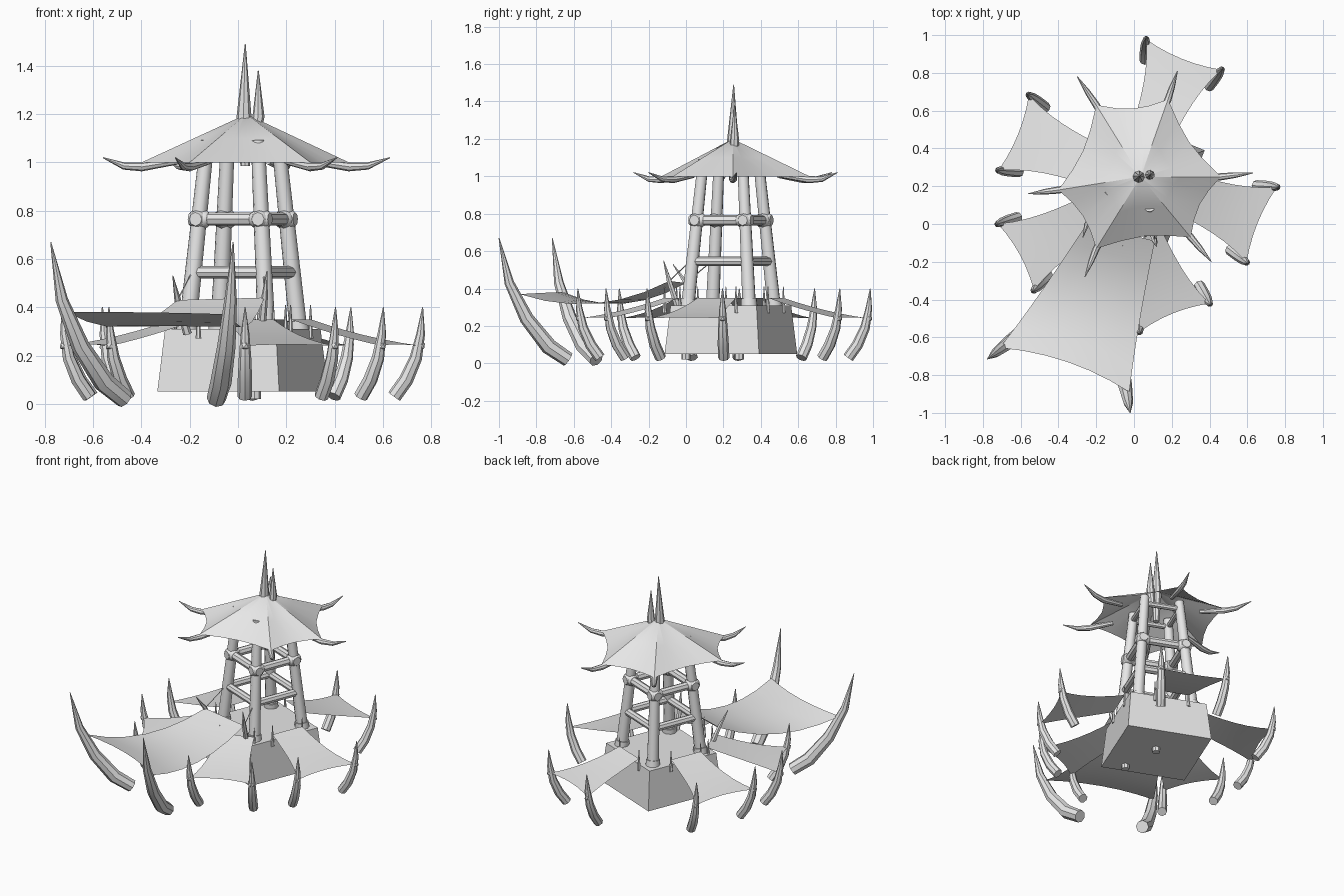
import bpy, bmesh, math
from mathutils import Vector

if "Cube" in bpy.data.objects:
    bpy.data.objects.remove(bpy.data.objects["Cube"], do_unlink=True)

GREY = (0.8, 0.8, 0.8, 1)
mat = bpy.data.materials.new("plain grey")
mat.use_nodes = True
mat.diffuse_color = GREY
mat.node_tree.nodes["Principled BSDF"].inputs["Base Color"].default_value = GREY

CENTRE = Vector((0.02, 0.24, 0))
TURN = 23  # direction of the first tower corner, in degrees


def polar(angle, r, z, side=0.0):
    """Point at distance r from the tower axis, shifted sideways."""
    a = math.radians(angle)
    return CENTRE + Vector((r * math.cos(a) - side * math.sin(a),
                            r * math.sin(a) + side * math.cos(a), z))


def finish(name, bm, angle=40):
    bmesh.ops.recalc_face_normals(bm, faces=bm.faces)
    mesh = bpy.data.meshes.new(name)
    bm.to_mesh(mesh)
    bm.free()
    mesh.materials.append(mat)
    ob = bpy.data.objects.new(name, mesh)
    bpy.context.collection.objects.link(ob)
    bpy.ops.object.select_all(action='DESELECT')
    ob.select_set(True)
    bpy.context.view_layer.objects.active = ob
    bpy.ops.object.shade_smooth_by_angle(angle=math.radians(angle))
    return ob


def tube(name, points, radii, sides=8):
    """Capped tube along points with a radius at each point."""
    bm = bmesh.new()
    pts = [Vector(p) for p in points]
    rings = []
    for i, p in enumerate(pts):
        tangent = (pts[min(i + 1, len(pts) - 1)] - pts[max(i - 1, 0)]).normalized()
        ref = Vector((0, 0, 1)) if abs(tangent.z) < 0.75 else CENTRE.normalized()
        if name.endswith("horn"):
            ref = Vector((p.y - CENTRE.y, CENTRE.x - p.x, 0))
        u = tangent.cross(ref).normalized()
        v = tangent.cross(u)
        rings.append([bm.verts.new(p + radii[i] * (u * math.cos(k * math.tau / sides)
                                                   + v * math.sin(k * math.tau / sides)))
                      for k in range(sides)])
    for a, b in zip(rings, rings[1:]):
        for k in range(sides):
            j = (k + 1) % sides
            bm.faces.new((a[k], a[j], b[j], b[k]))
    bm.faces.new(rings[0])
    bm.faces.new(rings[-1])
    return finish(name, bm)


def knot(point):
    bm = bmesh.new()
    bmesh.ops.create_icosphere(bm, subdivisions=1, radius=0.02)
    bmesh.ops.translate(bm, verts=bm.verts, vec=point)
    finish("sail_knot", bm)


def sail(name, inner, outer, pinch, pull, sag, n=6):
    """Cloth sheet between two inner and two outer corners."""
    bm = bmesh.new()
    grid = []
    for i in range(n + 1):
        t = i / n
        a, b = inner[0].lerp(outer[0], t), inner[1].lerp(outer[1], t)
        mid, bow = (a + b) / 2, 4 * t * (1 - t)
        back = ((inner[0] + inner[1]) - (outer[0] + outer[1])).normalized()
        row = []
        for j in range(n + 1):
            s = j / n
            p = mid + (a.lerp(b, s) - mid) * (1 - pinch * bow)
            p += back * pull * t * 4 * s * (1 - s)
            p.z -= sag * bow
            row.append(bm.verts.new(p))
        grid.append(row)
    for i in range(n):
        for j in range(n):
            bm.faces.new((grid[i][j], grid[i + 1][j], grid[i + 1][j + 1], grid[i][j + 1]))
    finish(name, bm, 60)


# Stone base: tapered square block with pegs below
bm = bmesh.new()
low, high = ([bm.verts.new(polar(TURN + 90 * k, r, z)) for k in range(4)]
             for r, z in ((0.385, 0.05), (0.35, 0.31)))
bm.faces.new(low)
bm.faces.new(high)
for k in range(4):
    j = (k + 1) % 4
    bm.faces.new((low[k], low[j], high[j], high[k]))
finish("base", bm)
for x, y in ((0.07, 0.0), (0.06, 0.285)):
    tube("base_peg", [(x, y, 0.02), (x, y, 0.08)], [0.025, 0.025])


# Leaning legs, foot collars and cross beams
def leg_radius(z):
    return 0.25 - 0.08 * (z - 0.31) / 0.69


def leg_point(k, z):
    return polar(TURN + 90 * k, leg_radius(z), z)


for k in range(4):
    tube("leg", [leg_point(k, 0.3), leg_point(k, 1.09)], [0.037, 0.029], 10)
    tube("leg_collar", [leg_point(k, 0.3), leg_point(k, 0.345)], [0.046, 0.043], 10)
    for name, z, r, over in (("lower_beam", 0.545, 0.025, 0.0),
                             ("upper_beam", 0.765, 0.027, 0.12),
                             ("top_beam", 1.04, 0.018, 0.0)):
        a, b = leg_point(k, z), leg_point(k + 1, z)
        tube(name, [a.lerp(b, -over), a.lerp(b, 1 + over)], [r, r])
    a, b = leg_point(k, 0.765), leg_point(k + 1, 0.765)
    for s, e in ((-0.14, 0.16), (0.84, 1.14)):
        tube("beam_lashing", [a.lerp(b, s), a.lerp(b, s + 0.05),
                              a.lerp(b, e - 0.05), a.lerp(b, e)],
             [0.028, 0.038, 0.038, 0.028])

# Roof: uneven six-cornered sheet with hollow eaves
corners = [(0.46, 0.25), (0.18, 0.66), (-0.2, 0.63), (-0.4, 0.18), (-0.2, -0.13), (0.3, -0.07)]
corners = [Vector((x, y, 1.0)) for x, y in corners]
apex = Vector((0.035, 0.25, 1.2))
bm = bmesh.new()
eave = []
for a, b in zip(corners, corners[1:] + corners[:1]):
    for i in range(4):
        s = i / 4
        p = a.lerp(b, s)
        inward = Vector((apex.x, apex.y, 1.0)) - p
        eave.append(p + inward.normalized() * 0.035 * 4 * s * (1 - s))
rings = [[bm.verts.new(apex.lerp(p, t)) for p in eave] for t in (0.05, 0.5, 1.0)]
bm.faces.new(rings[0])
for a, b in zip(rings, rings[1:]):
    for k in range(len(eave)):
        j = (k + 1) % len(eave)
        bm.faces.new((a[k], a[j], b[j], b[k]))
finish("roof", bm, 35)

# Roof horns and finial spikes
tips = [(0.63, 0.27), (0.23, 0.81), (-0.3, 0.78), (-0.56, 0.16), (-0.26, -0.28), (0.41, -0.2)]
for c, (x, y) in zip(corners, tips):
    tip = Vector((x, y, 1.02))
    start = CENTRE.lerp(c, 0.65)
    start.z = 1.005
    mid = c.lerp(tip, 0.45)
    tube("roof_horn", [start, (c.x, c.y, 0.982), (mid.x, mid.y, 0.985), tip],
         [0.014, 0.019, 0.015, 0.002])
tube("tall_finial", [(0.03, 0.25, 0.985), (0.025, 0.25, 1.19), (0.03, 0.255, 1.49)],
     [0.02, 0.031, 0.002])
tube("short_finial", [(0.07, 0.255, 1.1), (0.085, 0.26, 1.19), (0.084, 0.26, 1.38)],
     [0.02, 0.025, 0.002])


# Small sails, each hung on two curved horns
def ground_horn(corner):
    out = corner - CENTRE
    r, out = Vector((out.x, out.y)).length, Vector((out.x, out.y, 0)).normalized()
    path = [(-0.11, 0.03), (-0.06, 0.1), (-0.02, 0.19), (0.0, 0.29), (0.008, 0.4)]
    tube("ground_horn", [CENTRE + out * (r + d) + Vector((0, 0, z)) for d, z in path],
         [0.03, 0.03, 0.026, 0.018, 0.002])


# angle, outer distance, outer sideways shift, outer half width, inner distance
for angle, d, shift, half, near in ((-22, 0.7, 0.02, 0.215, 0.25), (68, 0.7, 0.02, 0.215, 0.25),
                                    (158, 0.7, 0.02, 0.215, 0.25), (-68, 0.755, -0.095, 0.2, 0.3),
                                    (208.5, 0.765, 0.057, 0.2, 0.3)):
    inner = [polar(angle, near, 0.35, shift + w) for w in (-0.11, 0.11)]
    outer = [polar(angle, d, 0.24, shift + w) for w in (-half, half)]
    sail("small_sail", inner, outer, 0.14, 0.025, 0.01)
    for p in outer:
        ground_horn(p)
        knot(p)
    for p in inner:
        tube("sail_pin", [(p.x, p.y, 0.27), (p.x, p.y, 0.41)], [0.012, 0.002], 6)

# Large front sail with its tall horns, pins and ropes
inner = [Vector((-0.25, 0.0, 0.43)), Vector((0.11, -0.09, 0.44))]
outer = [Vector((-0.71, -0.655, 0.38)), Vector((-0.025, -0.89, 0.37))]
sail("front_sail", inner, outer, 0.03, 0.045, 0.085)
for foot, tip in (((-0.47, -0.48), (-0.776, -0.715)), ((-0.09, -0.63), (-0.02, -1.0))):
    foot, tip = Vector((*foot, 0)), Vector((*tip, 0))
    path = [(0.0, 0.02), (0.28, 0.09), (0.6, 0.24), (0.85, 0.43), (1.0, 0.67)]
    tube("tall_horn", [foot.lerp(tip, s) + Vector((0, 0, z)) for s, z in path],
         [0.04, 0.044, 0.038, 0.026, 0.002])
for p, top, k in ((inner[0], (-0.27, -0.07, 0.53), 2), (inner[1], (0.12, -0.12, 0.55), 3)):
    foot = p.lerp(CENTRE, 0.15)
    tube("front_sail_pin", [(foot.x, foot.y, 0.29), p, top], [0.018, 0.014, 0.002], 6)
    tube("sail_rope", [p, leg_point(k, 0.56)], [0.003, 0.003], 4)
